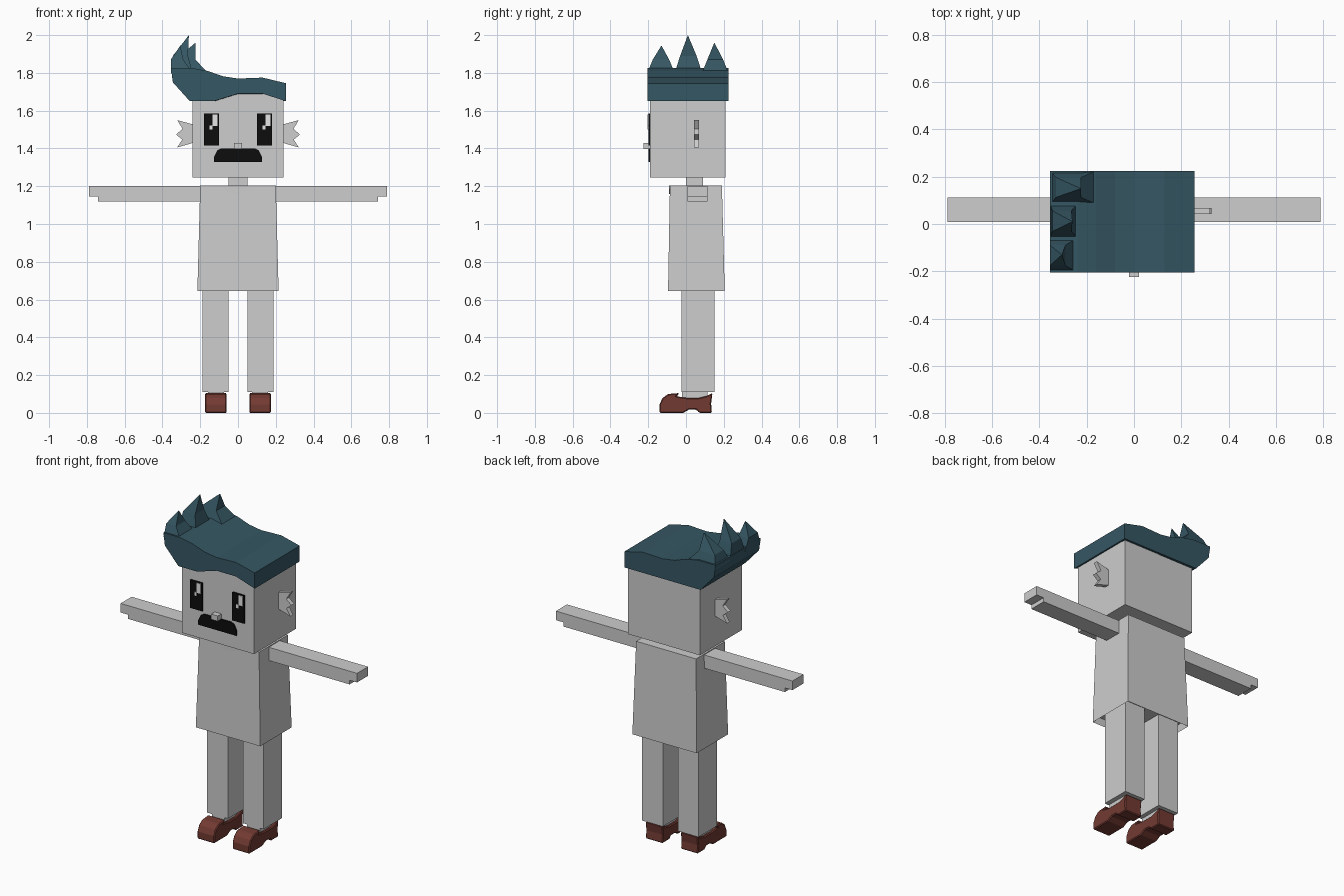
import bpy, bmesh

if "Cube" in bpy.data.objects:
    bpy.data.objects.remove(bpy.data.objects["Cube"], do_unlink=True)


def material(name, r, g, b):
    m = bpy.data.materials.new(name)
    m.use_nodes = True
    m.diffuse_color = (r, g, b, 1)
    bsdf = next(n for n in m.node_tree.nodes if n.type == 'BSDF_PRINCIPLED')
    bsdf.inputs["Base Color"].default_value = (r, g, b, 1)
    return m


GREY = material("light_grey", 0.61, 0.61, 0.61)
TEAL = material("dark_teal", 0.036, 0.095, 0.125)
BROWN = material("red_brown", 0.17, 0.042, 0.032)
BLACK = material("black", 0.004, 0.004, 0.004)
WHITE = material("white", 1, 1, 1)


def finish(name, bm, mat):
    bmesh.ops.recalc_face_normals(bm, faces=bm.faces)
    mesh = bpy.data.meshes.new(name)
    bm.to_mesh(mesh)
    bm.free()
    mesh.materials.append(mat)
    ob = bpy.data.objects.new(name, mesh)
    bpy.context.collection.objects.link(ob)
    return ob


def loft(rings, tip=None):
    """Join matching rings of points with quads and close both ends."""
    bm = bmesh.new()
    rows = [[bm.verts.new(p) for p in ring] for ring in rings]
    n = len(rows[0])
    for a, b in zip(rows, rows[1:]):
        for i in range(n):
            j = (i + 1) % n
            bm.faces.new((a[i], a[j], b[j], b[i]))
    bm.faces.new(rows[0])
    if tip:
        t = bm.verts.new(tip)
        for i in range(n):
            bm.faces.new((rows[-1][i], rows[-1][(i + 1) % n], t))
    else:
        bm.faces.new(rows[-1])
    return bm


def rect(x0, x1, y0, y1, z):
    return [(x0, y0, z), (x1, y0, z), (x1, y1, z), (x0, y1, z)]


def box(name, x, y, z, mat=GREY):
    return finish(name, loft([rect(*x, *y, z[0]), rect(*x, *y, z[1])]), mat)


def prism_y(name, pts, y0, y1, mat=GREY):
    return finish(name, loft([[(x, y, z) for x, z in pts] for y in (y0, y1)]), mat)


def prism_x(name, pts, x0, x1, mat=GREY):
    return finish(name, loft([[(x, y, z) for y, z in pts] for x in (x0, x1)]), mat)


# Head, neck and flared shirt with a recessed underside
box("head", (-0.24, 0.24), (-0.19, 0.21), (1.245, 1.72))
box("neck", (-0.05, 0.05), (0.0, 0.09), (1.18, 1.26))
shirt = loft([rect(-0.215, 0.215, -0.095, 0.205, 0.645),
              rect(-0.2, 0.2, -0.085, 0.19, 1.205)])
shirt.faces.ensure_lookup_table()
hem = min(shirt.faces, key=lambda f: f.calc_center_median().z)
bmesh.ops.recalc_face_normals(shirt, faces=shirt.faces)
bmesh.ops.inset_region(shirt, faces=[hem], thickness=0.012)
for v in hem.verts:
    v.co.z += 0.04
finish("shirt", shirt, GREY)
half = [(0.08, 1.205), (0.07, 1.185), (0.04, 1.167)]
prism_y("neckline", half + [(0, 1.16)] + [(-x, z) for x, z in reversed(half)],
        -0.089, -0.08)

# Limbs, ears and shoes on both sides
ARM = [(0.19, 1.12), (0.74, 1.12), (0.74, 1.145), (0.79, 1.145), (0.79, 1.2), (0.19, 1.2)]
EAR = [(0.23, 1.525), (0.322, 1.55), (0.293, 1.503), (0.328, 1.474),
       (0.295, 1.447), (0.322, 1.405), (0.23, 1.432)]
SHOE = [(-0.14, 0), (-0.14, 0.045), (-0.125, 0.078), (-0.095, 0.1), (-0.035, 0.105),
        (-0.05, 0.088), (0.0, 0.08), (0.07, 0.08), (0.11, 0.09), (0.14, 0.105),
        (0.133, 0.05), (0.137, 0), (0.07, 0), (0.055, 0.017), (0.015, 0.017), (-0.015, 0)]
for side, s in (("left", 1), ("right", -1)):
    prism_y(side + "_arm", [(s * x, z) for x, z in ARM], 0.008, 0.113)
    prism_y(side + "_ear", [(s * x, z) for x, z in EAR], 0.042, 0.068)
    box(side + "_leg", sorted((s * 0.05, s * 0.188)), (-0.025, 0.15), (0.11, 0.69))
    box(side + "_ankle", sorted((s * 0.075, s * 0.16)), (-0.02, 0.115), (0.05, 0.12))
    shoe = prism_x(side + "_shoe", SHOE, s * 0.06, s * 0.175, BROWN)
    bevel = shoe.modifiers.new("soft_edges", 'BEVEL')
    bevel.width = 0.007
    bevel.segments = 1

# Face: eyes with stepped glints, moustache and nose
for side, x in (("left", 0.1), ("right", -0.18)):
    box(side + "_eye", (x, x + 0.08), (-0.199, -0.19), (1.415, 1.585), BLACK)
    box(side + "_glint", (x + 0.045, x + 0.072), (-0.203, -0.198), (1.52, 1.58), WHITE)
    box(side + "_small_glint", (x + 0.03, x + 0.046), (-0.203, -0.198), (1.5, 1.522), WHITE)
half = [(0.09, 1.4), (0.11, 1.39), (0.127, 1.355), (0.127, 1.328)]
prism_y("moustache", half + [(-x, z) for x, z in reversed(half)], -0.199, -0.19, BLACK)
box("nose", (-0.022, 0.022), (-0.225, -0.185), (1.398, 1.43))

# Hair: swept cap, arched over the brow and level at the back
TOP = [(0.255, 1.745), (0.13, 1.775), (0, 1.77), (-0.08, 1.782), (-0.16, 1.81),
       (-0.24, 1.825), (-0.355, 1.825), (-0.345, 1.75), (-0.255, 1.65)]
FRINGE = [(-0.13, 1.65), (0, 1.69), (0.13, 1.69), (0.255, 1.65)]
front = [(x, -0.205, z) for x, z in TOP + FRINGE]
back = [(x, 0.225, z) for x, z in TOP] + [(x, 0.225, 1.65) for x, z in FRINGE]
finish("hair_cap", loft([front, back]), TEAL)

# Three bent spikes: depth range, inner base x, middle ring, tip
SPIKES = [
    ("front", -0.205, -0.06, -0.24, (-0.356, -0.29, 1.87), (-0.305, -0.13, 1.945)),
    ("middle", -0.06, 0.085, -0.24, (-0.345, -0.265, 1.89), (-0.26, 0.01, 2.0)),
    ("back", 0.085, 0.225, -0.16, (-0.33, -0.225, 1.87), (-0.225, 0.15, 1.96)),
]
for name, y0, y1, inner, (m0, m1, mz), tip in SPIKES:
    pinch = 0.2 * (y1 - y0)
    rings = [rect(-0.354, inner, y0, y1, 1.8),
             rect(m0, m1, y0 + pinch, y1 - pinch, mz)]
    finish(name + "_hair_spike", loft(rings, tip), TEAL)
